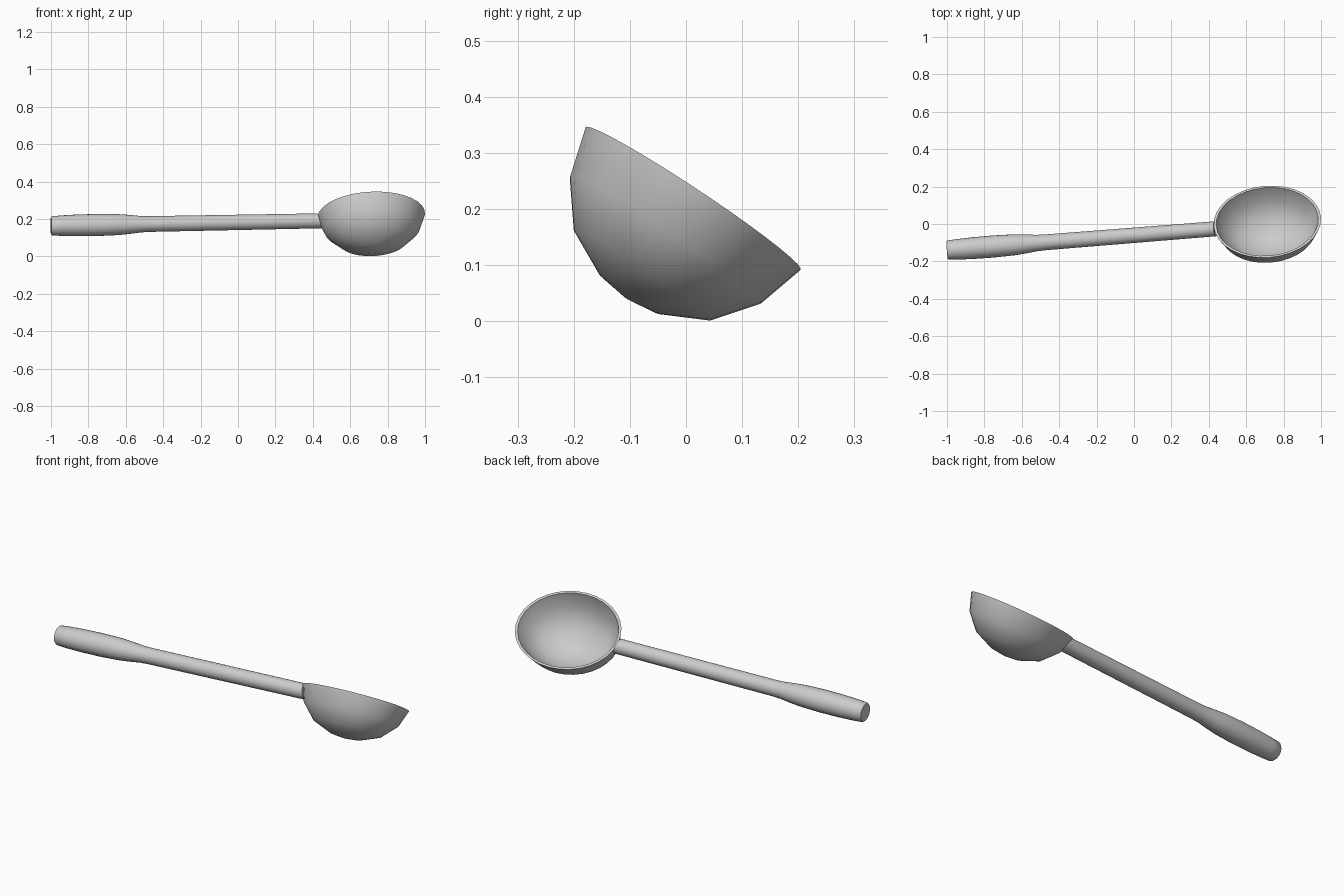
import bpy, bmesh, math
from mathutils import Vector

cube = bpy.data.objects.get("Cube")
if cube:
    bpy.data.objects.remove(cube, do_unlink=True)

metal = bpy.data.materials.new("grey metal")
metal.use_nodes = True
GREY = (0.6, 0.6, 0.6, 1)
metal.diffuse_color = GREY
metal.node_tree.nodes["Principled BSDF"].inputs["Base Color"].default_value = GREY


def loft(name, rings, sides):
    """Skin elliptical rings, given as (centre, half axis, half axis), and cap both ends."""
    bm = bmesh.new()
    loops = []
    for c, u, v in rings:
        angles = [math.tau * i / sides for i in range(sides)]
        loops.append([bm.verts.new(c + u * math.cos(a) + v * math.sin(a)) for a in angles])
    for a, b in zip(loops, loops[1:]):
        for i in range(sides):
            j = (i + 1) % sides
            bm.faces.new((a[i], a[j], b[j], b[i]))
    bm.faces.new(loops[0])
    bm.faces.new(loops[-1])
    bmesh.ops.recalc_face_normals(bm, faces=bm.faces)
    mesh = bpy.data.meshes.new(name)
    bm.to_mesh(mesh)
    bm.free()
    mesh.materials.append(metal)
    obj = bpy.data.objects.new(name, mesh)
    bpy.context.collection.objects.link(obj)
    bpy.ops.object.select_all(action='DESELECT')
    obj.select_set(True)
    bpy.context.view_layer.objects.active = obj
    bpy.ops.object.shade_smooth_by_angle(angle=math.radians(45))
    return obj


# Tilted oval bowl: outer shell from the base up, then the inner shell back down
centre = Vector((0.7125, 0.0125, 0.2185))
long_axis = Vector((0.287, 0.024, 0.0055))
short_axis = Vector((-0.015, 0.191, -0.128))
up = long_axis.cross(short_axis).normalized()
outer = [(0.03, 0.214), (0.28, 0.205), (0.635, 0.164), (0.888, 0.089), (1.0, 0.0)]
inner = [(0.95, 0.0), (0.84, 0.083), (0.595, 0.15), (0.26, 0.188), (0.03, 0.196)]
loft("bowl", [(centre - up * d, long_axis * s, short_axis * s) for s, d in outer + inner], 32)

# Round handle with a thicker grip; the last ring leans to meet the bowl wall
start, end = Vector((-1.0, -0.14, 0.163)), Vector((0.444, -0.025, 0.19))
axis = (end - start).normalized()
side = axis.cross(Vector((0, 0, 1))).normalized()
top = side.cross(axis)
profile = [(0.0, 0.046), (0.006, 0.051), (0.06, 0.055), (0.14, 0.058), (0.25, 0.059), (0.36, 0.056),
           (0.43, 0.05), (0.48, 0.044), (0.53, 0.042), (1.44, 0.04)]
rings = []
for t, r in profile:
    lean = -0.25 * axis if t > 1 else Vector()
    rings.append((start + axis * t, side * r, (top + lean) * r))
loft("handle", rings, 24)
